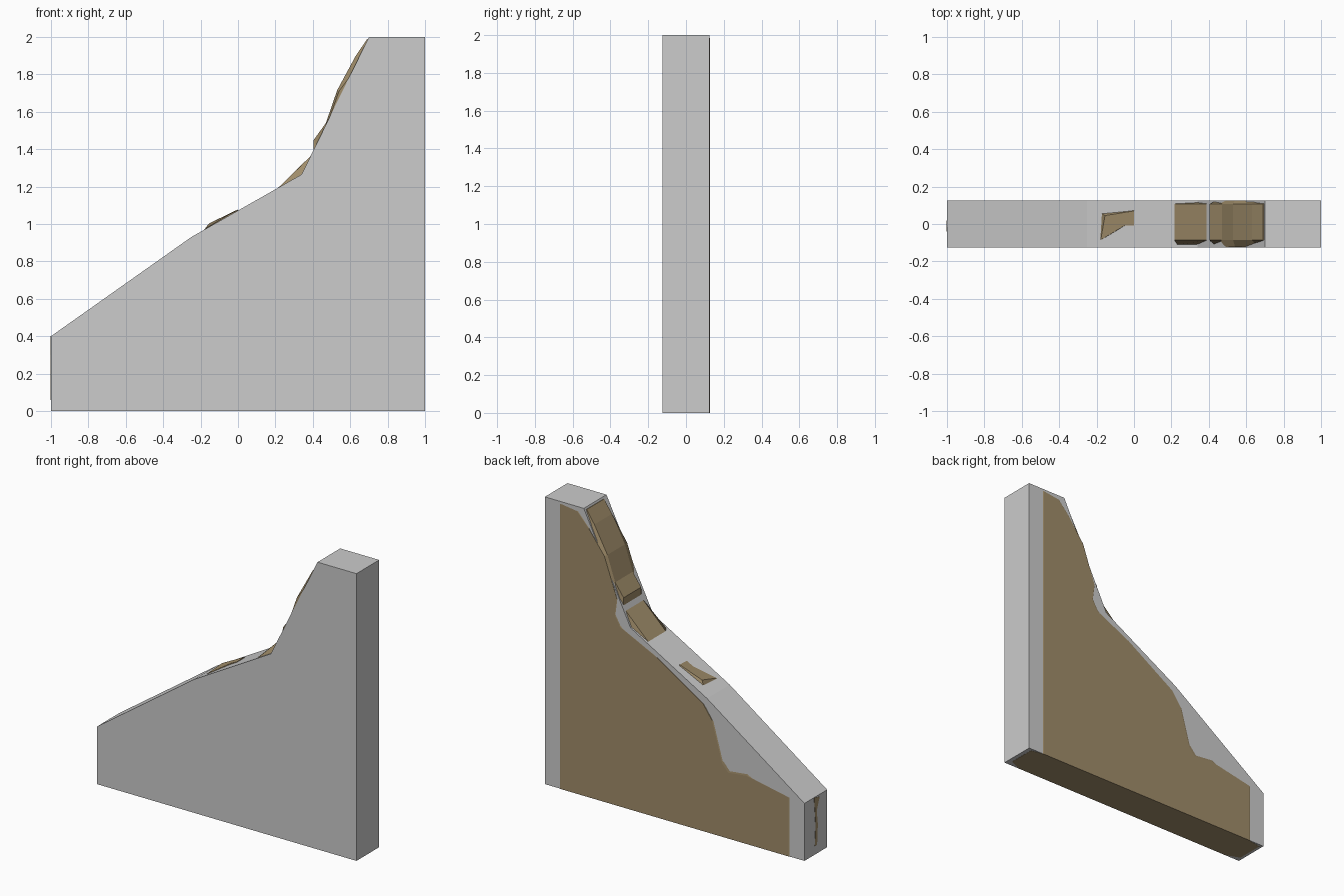
import bpy, bmesh

if "Cube" in bpy.data.objects:
    bpy.data.objects.remove(bpy.data.objects["Cube"])


def material(name, rgb):
    m = bpy.data.materials.new(name)
    m.diffuse_color = (*rgb, 1)
    m.use_nodes = True
    m.node_tree.nodes["Principled BSDF"].inputs["Base Color"].default_value = m.diffuse_color
    return m


grey = material("grey_stone", (0.604, 0.604, 0.604))
brown = material("brown_rock", (0.352, 0.266, 0.144))


def loft(name, rings, mat):
    """Skin a list of equal-length closed rings and cap both ends."""
    bm = bmesh.new()
    loops = [[bm.verts.new(p) for p in ring] for ring in rings]
    for a, b in zip(loops, loops[1:]):
        for i in range(len(a)):
            j = (i + 1) % len(a)
            bm.faces.new((a[i], a[j], b[j], b[i]))
    bm.faces.new(loops[0])
    bm.faces.new(loops[-1][::-1])
    bmesh.ops.recalc_face_normals(bm, faces=bm.faces)
    mesh = bpy.data.meshes.new(name)
    bm.to_mesh(mesh)
    bm.free()
    mesh.materials.append(mat)
    obj = bpy.data.objects.new(name, mesh)
    bpy.context.collection.objects.link(obj)
    return obj


def at_y(profile, y):
    return [(x, y, z) for x, z in profile]


# Smooth grey wall with stepped slope
wall = [(-1, 0), (-1, 0.4), (-0.25, 0.93), (0.34, 1.265), (0.7, 2), (1, 2), (1, 0)]
loft("sloped_wall", [at_y(wall, -0.125), at_y(wall, 0.125)], grey)

# Rough rock core: narrower outline on its faces, wider in the middle
face = [(.876, -.001), (.876, 1.985), (.75, 1.968), (.66, 1.87), (.54, 1.71),
        (.444, 1.44), (.46, 1.32), (.42, 1.25), (.15, 1.12), (-.22, .886),
        (-.29, .787), (-.367, .51), (-.413, .458), (-.56, .474),
        (-.876, .411), (-.876, -.001)]
middle = [(.97, -.001), (.97, 1.96), (.69, 1.988), (.63, 1.9), (.53, 1.715),
          (.47, 1.54), (.405, 1.45), (.405, 1.38), (.15, 1.13), (-.22, .91),
          (-.31, .82), (-.4, .75), (-.5, .68), (-.6, .62),
          (-.98, .39), (-.98, -.001)]
loft("rock_core", [at_y(face, 0.1265), at_y(middle, 0.108),
                   at_y(middle, -0.085), at_y(face, -0.123)], brown)

# Rock chip breaking through the middle slope
foot = [(-.18, .06, .96), (-.18, -.09, .96), (-.05, -.01, 1.035), (0, -.01, 1.065), (0, .075, 1.065)]
crest = [(-.155, .045, 1.003), (-.178, -.085, .973), (-.05, -.008, 1.05), (0, -.008, 1.075), (0, .07, 1.078)]
loft("rock_chip", [foot, crest], brown)

# Thin rock vein on the low end
vein = [(-.012, .06), (-.02, .2), (-.008, .3), (-.04, .385), (.02, .4),
        (.012, .3), (.004, .2), (.012, .06)]
loft("rock_vein", [[(x, y, z) for y, z in vein] for x in (-.985, -1.002)], brown)
